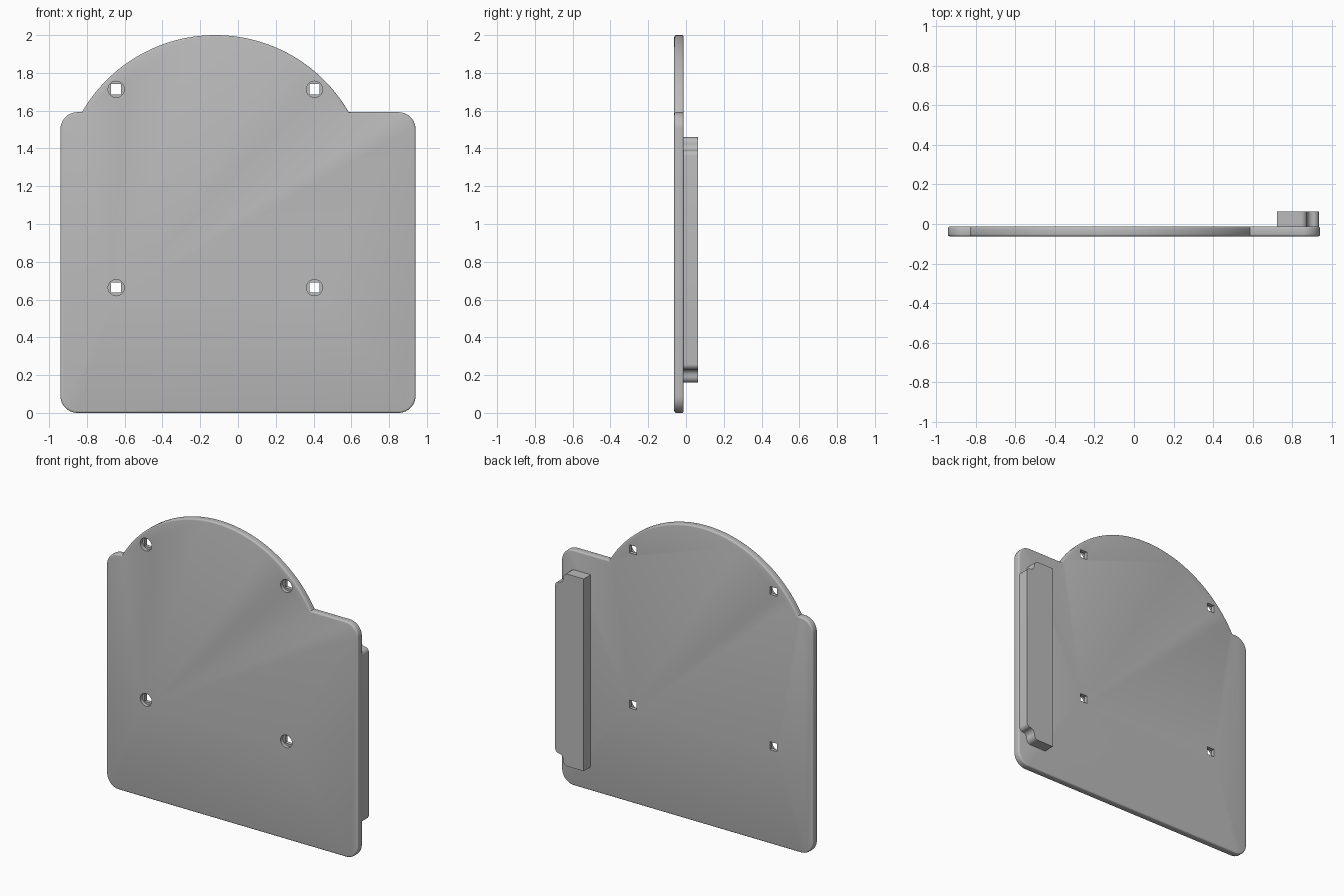
import bpy, bmesh, math
from mathutils import Matrix, Vector

cube = bpy.data.objects.get("Cube")
if cube:
    bpy.data.objects.remove(cube, do_unlink=True)

FRONT, REAR, BOSS_REAR = -0.0625, -0.0125, 0.0625

grey = bpy.data.materials.new("light grey")
grey.use_nodes = True
colour = (0.5, 0.5, 0.5, 1)
grey.diffuse_color = colour
grey.node_tree.nodes["Principled BSDF"].inputs["Base Color"].default_value = colour


def arc(cx, cz, r, start, end, steps):
    angles = [math.radians(start + (end - start) * i / steps) for i in range(steps + 1)]
    return [(cx + r * math.cos(a), cz + r * math.sin(a)) for a in angles]


def extrude(name, outline, y0, y1, rim=0):
    """Solid made from an x-z outline, with optionally rounded rims."""
    bm = bmesh.new()
    face = bm.faces.new([bm.verts.new((x, y0, z)) for x, z in outline])
    moved = bmesh.ops.extrude_face_region(bm, geom=[face])["geom"]
    verts = [v for v in moved if isinstance(v, bmesh.types.BMVert)]
    bmesh.ops.translate(bm, verts=verts, vec=Vector((0, y1 - y0, 0)))
    bmesh.ops.recalc_face_normals(bm, faces=bm.faces)
    if rim:
        edges = [e for e in bm.edges if abs(e.verts[0].co.y - e.verts[1].co.y) < 1e-5]
        bmesh.ops.bevel(bm, geom=edges, offset=rim, segments=3, profile=0.5, affect='EDGES')
    mesh = bpy.data.meshes.new(name)
    bm.to_mesh(mesh)
    bm.free()
    mesh.materials.append(grey)
    obj = bpy.data.objects.new(name, mesh)
    bpy.context.collection.objects.link(obj)
    return obj


def activate(obj):
    bpy.ops.object.select_all(action='DESELECT')
    obj.select_set(True)
    bpy.context.view_layer.objects.active = obj


def cut(target, cutter):
    mod = target.modifiers.new("cut", 'BOOLEAN')
    mod.operation, mod.solver, mod.object = 'DIFFERENCE', 'EXACT', cutter
    activate(target)
    bpy.ops.object.modifier_apply(modifier=mod.name)
    bpy.data.objects.remove(cutter, do_unlink=True)


# Mounting plate: rounded rectangle with an off-centre arched top
half, shoulder, r = 0.94, 1.592, 0.09
arch_x, arch_r = -0.12, 0.815
arch_z = 2 - arch_r
lift = math.degrees(math.asin((shoulder - arch_z) / arch_r))
outline = (arc(half - r, r, r, -90, 0, 10)
           + arc(half - r, shoulder - r, r, 0, 90, 10)
           + arc(arch_x, arch_z, arch_r, lift, 180 - lift, 56)
           + arc(r - half, shoulder - r, r, 90, 180, 10)
           + arc(r - half, r, r, 180, 270, 10))
plate = extrude("mounting_plate", outline, FRONT, REAR, rim=0.01)

# Square bolt holes with round counterbores on the front
for x in (-0.645, 0.405):
    for z in (0.663, 1.713):
        cut(plate, extrude("counterbore_cutter", arc(x, z, 0.043, 0, 345, 23),
                           FRONT - 0.05, FRONT + 0.025))
        cut(plate, extrude("square_cutter", arc(x, z, 0.038, 45, 315, 3),
                           FRONT - 0.05, REAR + 0.05))

# Rear side block with S-curved notches at both outer ends
mid = 0.81
upper = (arc(0.907, 1.362, 0.028, 0, 90, 6)
         + arc(0.907, 1.422, 0.032, 270, 180, 6)
         + arc(0.843, 1.428, 0.032, 0, 90, 6)
         + [(0.722, 1.46)])
lower = [(x, 2 * mid - z) for x, z in reversed(upper)]
block = extrude("rear_side_block", upper + lower, REAR - 0.002, BOSS_REAR)

for obj in (plate, block):
    activate(obj)
    bpy.ops.object.shade_smooth_by_angle(angle=math.radians(35))
